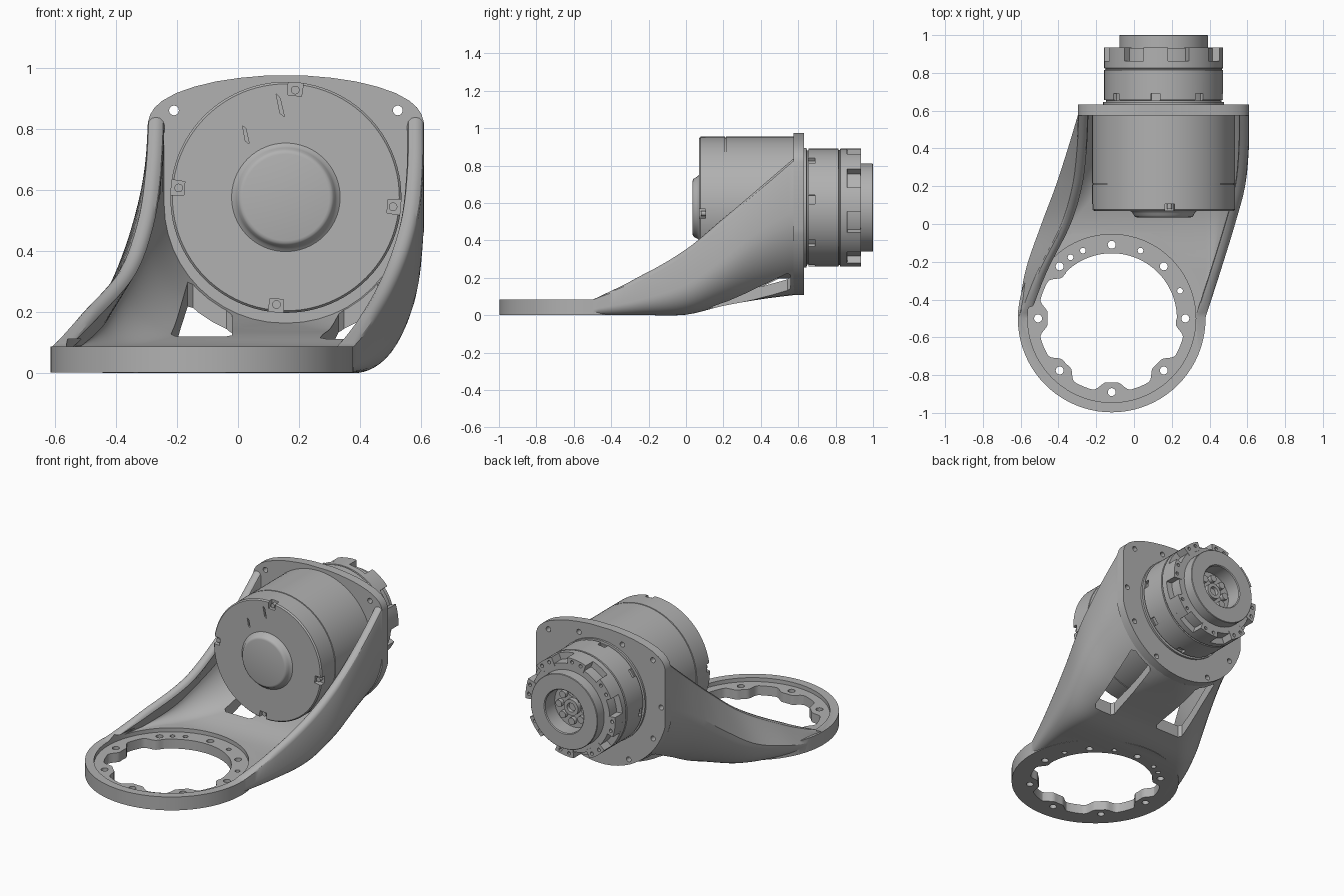
import bpy, bmesh
from math import sin, cos, pi, radians

cube = bpy.data.objects.get("Cube")
if cube:
    bpy.data.objects.remove(cube)

AX, AZ = 0.157, 0.575        # motor axis
RX, RY = -0.118, -0.5        # base ring centre

grey = bpy.data.materials.new("machined grey")
grey.use_nodes = True
grey.diffuse_color = (0.44, 0.44, 0.44, 1)
grey.node_tree.nodes["Principled BSDF"].inputs["Base Color"].default_value = (0.44, 0.44, 0.44, 1)


def finish(name, bm):
    bmesh.ops.recalc_face_normals(bm, faces=bm.faces)
    mesh = bpy.data.meshes.new(name)
    bm.to_mesh(mesh)
    bm.free()
    mesh.materials.append(grey)
    obj = bpy.data.objects.new(name, mesh)
    bpy.context.collection.objects.link(obj)
    return obj


def loft(bm, rings, closed=False):
    rows = [[bm.verts.new(p) for p in ring] for ring in rings]
    n = len(rows[0])
    pairs = list(zip(rows, rows[1:])) + ([(rows[-1], rows[0])] if closed else [])
    for a, b in pairs:
        for i in range(n):
            bm.faces.new((a[i], a[(i + 1) % n], b[(i + 1) % n], b[i]))
    if not closed:
        bm.faces.new(rows[0])
        bm.faces.new(rows[-1])


def prisms(name, specs):
    """Each spec is (outline, axis, start, end)."""
    bm = bmesh.new()
    for pts, axis, a, b in specs:
        loft(bm, [[(u, v, h) if axis == "z" else (u, h, v) for u, v in pts] for h in (a, b)])
    return finish(name, bm)


def circle(u, v, r, n=20):
    return [(u + r * cos(2 * pi * i / n), v + r * sin(2 * pi * i / n)) for i in range(n)]


def polar(cu, cv, r, deg):
    return cu + r * cos(radians(deg)), cv + r * sin(radians(deg))


def sector(r0, r1, deg, half, n=6):
    """Ring slice around the motor axis."""
    angles = [deg - half + 2 * half * i / n for i in range(n + 1)]
    return [polar(AX, AZ, r1, a) for a in angles] + [polar(AX, AZ, r0, a) for a in reversed(angles)]


def revolve(name, profile, n=96):
    """Spin (radius, y) points about the motor axis."""
    bm = bmesh.new()
    loft(bm, [[(AX + r * cos(2 * pi * i / n), y, AZ + r * sin(2 * pi * i / n)) for i in range(n)]
              for r, y in profile])
    return finish(name, bm)


def boolean(obj, tool, operation="DIFFERENCE"):
    tool.hide_render = True
    mod = obj.modifiers.new("cut", "BOOLEAN")
    mod.operation, mod.solver, mod.object = operation, "EXACT", tool
    bpy.context.view_layer.objects.active = obj
    bpy.ops.object.modifier_apply(modifier=mod.name)
    bpy.data.objects.remove(tool)


# Bracket shell: U-shaped sections lofted from the ring to the flange
KEY_Y = [-0.5, -0.25, 0, 0.2, 0.4, 0.58]
RIM_L = [-0.613, -0.515, -0.39, -0.33, -0.305, -0.296]
WIDE_L = [-0.615, -0.575, -0.49, -0.415, -0.35, -0.296]
RIM_R = [0.377, 0.458, 0.535, 0.588, 0.608, 0.61]
TOP = [0.082, 0.18, 0.325, 0.49, 0.66, 0.815]
BOTTOM = [0.001, 0.001, 0.003, 0.05, 0.085, 0.108]
CORNER = [0.03, 0.08, 0.16, 0.25, 0.37, 0.45]
FLOOR = [0.076, 0.083, 0.085, 0.075, 0.06, 0.055]


def sample(table, y):
    k = max(i for i in range(len(KEY_Y) - 1) if KEY_Y[i] <= y + 1e-6)
    d = KEY_Y[k + 1] - KEY_Y[k]
    t = (y - KEY_Y[k]) / d

    def slope(i):
        lo, hi = max(i - 1, 0), min(i + 1, len(table) - 1)
        return (table[hi] - table[lo]) / (KEY_Y[hi] - KEY_Y[lo])
    return ((2 * t**3 - 3 * t**2 + 1) * table[k] + (t**3 - 2 * t**2 + t) * d * slope(k)
            + (3 * t**2 - 2 * t**3) * table[k + 1] + (t**3 - t**2) * d * slope(k + 1))


def section(y):
    rim_l, wide_l, rim_r, top, low, corner, floor = (
        sample(t, y) for t in (RIM_L, WIDE_L, RIM_R, TOP, BOTTOM, CORNER, FLOOR))
    wall, n = 0.055, 12

    def half_u(inset, rise):
        rx, rz = max(corner - inset, 0.005), max(corner - rise, 0.004)
        arc = [(rx * (1 - cos(pi / 2 * i / n)), low + rise + rz * (1 - sin(pi / 2 * i / n)))
               for i in range(n + 1)]
        left = [(rim_l + inset, top)] + [(wide_l + inset + u, z) for u, z in arc]
        right = [(rim_r - inset - u, z) for u, z in reversed(arc)] + [(rim_r - inset, top)]
        return left + right

    def crest(x):
        height = 0.027 * min(1, (y + 0.5) * 4)
        return [(x + wall / 2 * cos(pi * i / 6), top + height * sin(pi * i / 6)) for i in range(1, 6)]
    pts = half_u(0, 0) + crest(rim_r - wall / 2)
    pts += half_u(wall, floor)[::-1] + crest(rim_l + wall / 2)
    return [(x, y, z) for x, z in pts]


bm = bmesh.new()
loft(bm, [section(-0.5 + 1.08 * i / 36) for i in range(37)])
bracket = finish("bracket_shell", bm)
boolean(bracket, prisms("ring_disk", [(circle(RX, RY, 0.497, 80), "z", 0, 0.085)]), "UNION")


# Scalloped opening, stepped seat, bolt holes and floor windows
def scallop(deg):
    if deg <= 135:
        return 0.345
    off = abs((deg + 22.5) % 45 - 22.5)
    t = min(max((off - 5) / 10, 0), 1)
    return 0.34 + 0.05 * t * t * (3 - 2 * t)


opening = [polar(RX, RY, scallop(d), d) for d in range(0, 360, 2)]
boolean(bracket, prisms("opening_cutter", [(opening, "z", -0.1, 0.3)]))
boolean(bracket, prisms("seat_cutter", [(circle(RX, RY, 0.445, 80), "z", 0.06, 0.11)]))
bolts = [(circle(*polar(RX, RY, 0.39, 45 * i), 0.021), "z", -0.1, 0.3) for i in range(8)]
bolts += [(circle(*polar(RX, RY, 0.39, d), 0.015), "z", -0.1, 0.3) for d in (22, 67, 113, 124)]
boolean(bracket, prisms("bolt_cutter", bolts))


def window(front_y, f0, f1, b0, b1, r=0.018):
    return [(f0, front_y + r), (f0 + r, front_y), (f1 - r, front_y), (f1, front_y + r),
            (b1, 0.56 - r), (b1 - r, 0.56), (b0 + r, 0.56), (b0, 0.56 - r)]


boolean(bracket, prisms("window_cutter", [
    (window(0.165, -0.22, -0.02, -0.165, -0.02), "z", -0.1, 0.34),
    (window(0.125, 0.27, 0.42, 0.33, 0.475), "z", -0.1, 0.34)]))

# Mounting flange: round below, gently arched above
shoulder = [(0.453, 0.245), (0.445, 0.272), (0.43, 0.295), (0.405, 0.317), (0.36, 0.342),
            (0.3, 0.363), (0.23, 0.38), (0.15, 0.392), (0.07, 0.399)]
outline = [polar(0, 0, 0.467, -166 + 152 * i / 40) for i in range(41)]
outline += shoulder + [(-x, z) for x, z in reversed(shoulder)]
flange = prisms("mounting_flange", [([(AX + x, AZ + z) for x, z in outline], "y", 0.575, 0.632)])
spots = [polar(AX, AZ, 0.425, d) for d in (-150, -30, 180, 0)]
spots += [polar(AX, AZ, 0.36, d) for d in (65, 115)]
for side in (-1, 1):
    spots += [(AX + side * 0.367, AZ + 0.285), (AX + side * 0.197, AZ - 0.39)]
boolean(flange, prisms("flange_hole_cutter", [(circle(x, z, 0.016), "y", 0.5, 0.7) for x, z in spots]))

# Motor housing with raised boss, seam and rim notches
motor = revolve("motor_housing", [
    (0.142, 0.035), (0.15, 0.037), (0.156, 0.042), (0.162, 0.054), (0.168, 0.063), (0.178, 0.07),
    (0.372, 0.07), (0.379, 0.078), (0.379, 0.208), (0.374, 0.209), (0.374, 0.214), (0.379, 0.215),
    (0.379, 0.58)])
notch_angles = [-95 + 90 * i for i in range(4)]
boolean(motor, prisms("notch_cutter", [(sector(0.335, 0.42, d, 3.8), "y", 0, 0.105) for d in notch_angles]))
slots = [[(0.125, 0.915), (0.138, 0.9), (0.152, 0.84), (0.138, 0.85)],
         [(0.015, 0.81), (0.026, 0.8), (0.037, 0.75), (0.024, 0.76)]]
boolean(motor, prisms("vent_cutter", [(s, "y", 0.05, 0.09) for s in slots]))
prisms("notch_screws", [(circle(*polar(AX, AZ, 0.353, d), 0.014), "y", 0.08, 0.11) for d in notch_angles])

# Gearbox body with small notches near the flange
gearbox = revolve("gearbox_body", [
    (0.32, 0.625), (0.32, 0.645), (0.305, 0.646), (0.305, 0.655), (0.315, 0.656), (0.315, 0.815),
    (0.308, 0.817), (0.308, 0.823), (0.315, 0.825), (0.315, 0.862), (0.275, 0.863), (0.275, 0.932)])
boolean(gearbox, prisms("gearbox_notch_cutter",
                        [(sector(0.295, 0.34, 8 + 45 * i, 4.5), "y", 0.654, 0.69) for i in range(8)]))

# Castellated clamp ring
teeth = prisms("clamp_teeth", [(sector(0.26, 0.315, 8 + 45 * i, 12), "y", 0.86, 0.935) for i in range(8)])
boolean(teeth, prisms("teeth_hole_cutter",
                      [(circle(*polar(AX, AZ, 0.292, 8 + 45 * i + s), 0.011, 12), "y", 0.9, 0.95)
                       for i in range(8) for s in (-6, 6)]))

# Hollow output hub and the bolt pattern inside its bore
bm = bmesh.new()
hub = [(0.235, 0.92), (0.235, 0.997), (0.232, 1.0), (0.14, 1.0), (0.135, 0.995), (0.135, 0.92)]
loft(bm, [[(AX + r * cos(a), y, AZ + r * sin(a)) for r, y in hub]
          for a in (2 * pi * i / 72 for i in range(72))], closed=True)
finish("output_hub", bm)
boolean(gearbox, prisms("bore_cutter", [(circle(AX, AZ, 0.135, 72), "y", 0.9, 1.1)]))
prisms("bore_bolts", [(circle(*polar(AX, AZ, 0.09, 45 * i), 0.022), "y", 0.89, 0.925) for i in range(8)])
revolve("bore_center", [(0.05, 0.89), (0.05, 0.93), (0.028, 0.93), (0.026, 0.91)], 32)

# Smooth curved faces while keeping hard edges
for obj in bpy.context.view_layer.objects:
    obj.select_set(obj.type == "MESH" and grey.name in obj.data.materials)
bpy.ops.object.shade_smooth_by_angle(angle=radians(30))
